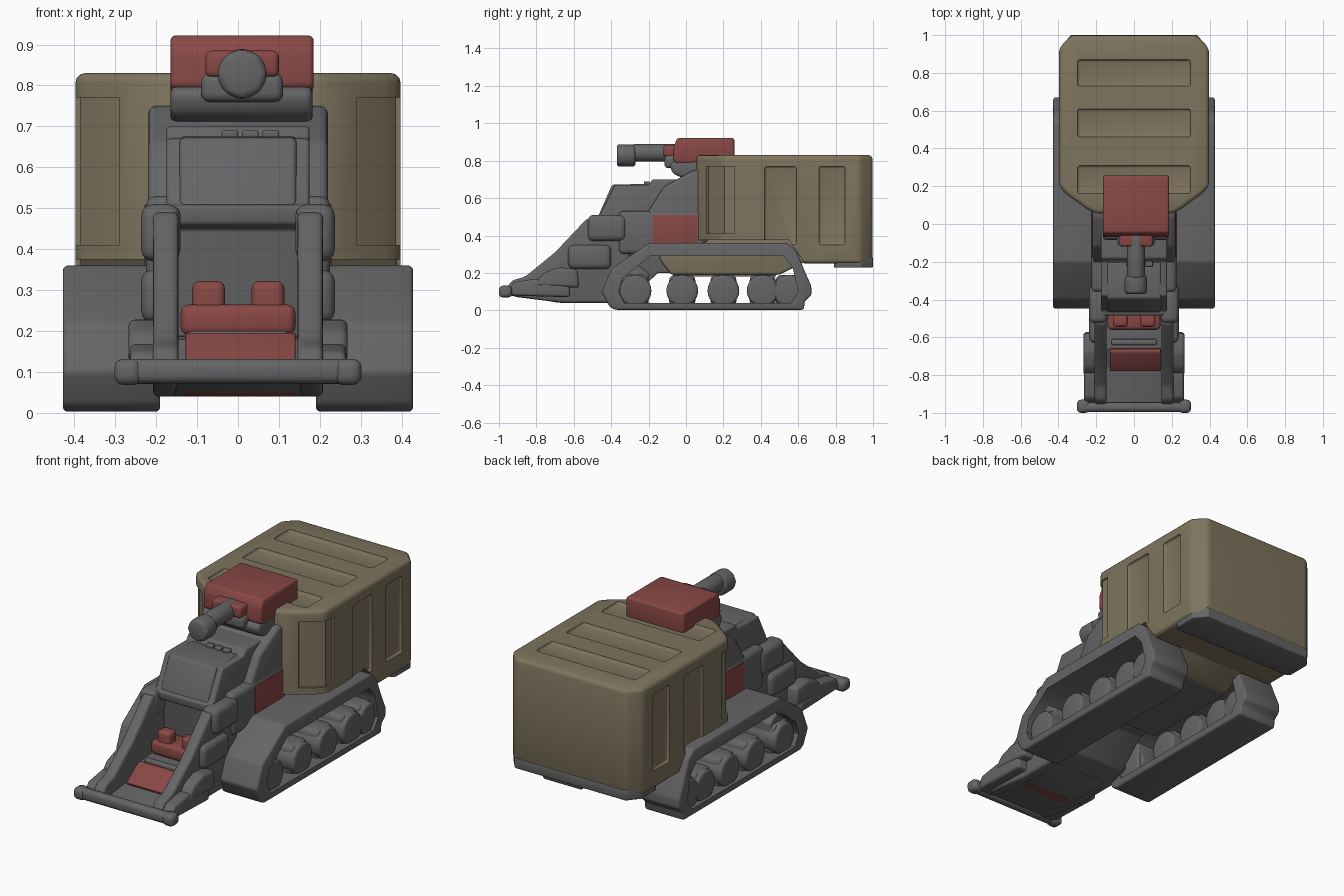
import bpy, bmesh, math
from mathutils import Vector

if "Cube" in bpy.data.objects:
    bpy.data.objects.remove(bpy.data.objects["Cube"])


def material(name, rgb):
    m = bpy.data.materials.new(name)
    m.use_nodes = True
    m.diffuse_color = (*rgb, 1)
    m.node_tree.nodes["Principled BSDF"].inputs["Base Color"].default_value = (*rgb, 1)
    return m


GREY = material("dark grey", (0.13, 0.13, 0.135))
TAN = material("khaki", (0.21, 0.175, 0.112))
RED = material("dull red", (0.25, 0.065, 0.06))


def activate(ob):
    bpy.ops.object.select_all(action="DESELECT")
    ob.select_set(True)
    bpy.context.view_layer.objects.active = ob


def apply_bevel(ob, width):
    mod = ob.modifiers.new("bevel", "BEVEL")
    mod.width, mod.segments, mod.limit_method = width, 3, "ANGLE"
    mod.angle_limit = math.radians(20)
    activate(ob)
    bpy.ops.object.modifier_apply(modifier=mod.name)


def smooth(ob):
    activate(ob)
    bpy.ops.object.shade_smooth_by_angle(angle=math.radians(40))


def prism(name, pts, axis, lo, hi, mat, bevel=0.015):
    """Extrude a profile: (y, z) points along x, or (x, y) points along z."""
    bm = bmesh.new()
    place = (lambda a, b: (lo, a, b)) if axis == "x" else (lambda a, b: (a, b, lo))
    face = bm.faces.new([bm.verts.new(place(a, b)) for a, b in pts])
    out = bmesh.ops.extrude_face_region(bm, geom=[face])
    step = Vector((hi - lo, 0, 0)) if axis == "x" else Vector((0, 0, hi - lo))
    bmesh.ops.translate(bm, vec=step, verts=[v for v in out["geom"] if isinstance(v, bmesh.types.BMVert)])
    bmesh.ops.recalc_face_normals(bm, faces=bm.faces)
    me = bpy.data.meshes.new(name)
    bm.to_mesh(me)
    bm.free()
    ob = bpy.data.objects.new(name, me)
    bpy.context.collection.objects.link(ob)
    me.materials.append(mat)
    if bevel:
        apply_bevel(ob, bevel)
    smooth(ob)
    return ob


def box(name, x, y, z, mat, bevel=0.015):
    pts = [(x[0], y[0]), (x[1], y[0]), (x[1], y[1]), (x[0], y[1])]
    return prism(name, pts, "z", z[0], z[1], mat, bevel)


def cut(ob, cutter):
    mod = ob.modifiers.new("cut", "BOOLEAN")
    mod.operation, mod.solver, mod.object = "DIFFERENCE", "EXACT", cutter
    activate(ob)
    bpy.ops.object.modifier_apply(modifier=mod.name)
    bpy.data.objects.remove(cutter)


def cylinder(name, loc, radius, depth, axis, mat, sides=24, bevel=0.015):
    rot = (0, math.pi / 2, 0) if axis == "x" else (math.pi / 2, 0, 0)
    bpy.ops.mesh.primitive_cylinder_add(vertices=sides, radius=radius, depth=depth, location=loc, rotation=rot)
    ob = bpy.context.object
    ob.name = name
    ob.data.materials.append(mat)
    apply_bevel(ob, bevel)
    smooth(ob)
    return ob


def mirrored(half):
    return half + [(-x, y) for x, y in reversed(half)]


# Cargo box with tapered front corners
plan = mirrored([(0.2, 0.055), (0.25, 0.08), (0.36, 0.16), (0.397, 0.2), (0.397, 0.93), (0.335, 0.998)])
cargo = prism("cargo_box", plan, "z", 0.25, 0.83, TAN, 0.022)
cut(cargo, prism("cutter", [(-0.1, 0.1), (-0.1, 0.375), (0.55, 0.375), (0.63, 0.26), (0.63, 0.1)],
                 "x", -0.6, 0.6, TAN, 0))
# Pressed panels in roof and sides
for y0, y1 in ((0.16, 0.31), (0.46, 0.61), (0.73, 0.87)):
    cut(cargo, box("cutter", (-0.3, 0.3), (y0, y1), (0.817, 0.9), TAN, 0.014))
for s in (-1, 1):
    for y0, y1 in ((0.42, 0.59), (0.71, 0.85)):
        xs = sorted((s * 0.385, s * 0.5))
        cut(cargo, box("cutter", xs, (y0, y1), (0.35, 0.77), TAN, 0.013))
    corner = [(0.285, 0.119), (0.352, 0.168), (0.386, 0.206), (0.386, 0.26), (0.5, 0.26), (0.5, 0.02), (0.34, 0.02)]
    cut(cargo, prism("cutter", [(s * x, y) for x, y in corner], "z", 0.41, 0.77, TAN, 0))
smooth(cargo)

# Belly and rear bumper
prism("belly", [(-0.14, 0.27), (-0.08, 0.19), (0.5, 0.19), (0.66, 0.27), (0.66, 0.4), (-0.14, 0.4)],
      "x", -0.21, 0.21, TAN)
box("belly_plate", (-0.2, 0.2), (-0.07, 0.48), (0.182, 0.195), GREY, 0)
prism("rear_bumper", mirrored([(0.37, 0.79), (0.388, 0.81), (0.388, 0.935), (0.335, 1.0)]),
      "z", 0.228, 0.285, GREY, 0.006)

# Tracks with rollers
outer = [(-0.45, 0.1), (-0.41, 0.02), (-0.38, 0.003), (0.63, 0.003), (0.635, 0.05), (0.67, 0.08),
         (0.67, 0.13), (0.63, 0.22), (0.59, 0.32), (0.54, 0.36), (-0.2, 0.36), (-0.4, 0.22)]
inner = [(-0.36, 0.1), (-0.33, 0.04), (0.56, 0.04), (0.6, 0.1), (0.57, 0.23), (0.52, 0.29),
         (-0.19, 0.29), (-0.34, 0.17)]
for s, side in ((-1, "right"), (1, "left")):
    def sx(a, b):
        return sorted((s * a, s * b))
    track = prism(side + "_track", outer, "x", *sx(0.19, 0.428), GREY, 0.012)
    cut(track, prism("cutter", inner, "x", *sx(0.1, 0.5), GREY, 0))
    smooth(track)
    for i, y in enumerate((-0.27, -0.02, 0.2, 0.41, 0.55)):
        cylinder(f"{side}_roller_{i + 1}", (s * 0.31, y, 0.105), 0.085, 0.2, "x", GREY)
        box(f"{side}_roller_mount_{i + 1}", sx(0.22, 0.395), (y - 0.07, y + 0.07), (0.02, 0.19), GREY, 0.03)
    prism(side + "_sprocket_guard", [(-0.38, 0.12), (-0.34, 0.03), (-0.2, 0.03), (-0.2, 0.2), (-0.27, 0.25)],
          "x", *sx(0.195, 0.37), GREY, 0.01)
    # Ramp rails, side steps and shoulders
    prism(side + "_ramp_rail", [(-0.98, 0.09), (-0.93, 0.16), (-0.86, 0.18), (-0.7, 0.31), (-0.53, 0.49),
                                (-0.3, 0.5), (-0.3, 0.08), (-0.42, 0.04), (-0.66, 0.04), (-0.9, 0.07)],
          "x", *sx(0.145, 0.208), GREY)
    box(side + "_shoulder", sx(0.14, 0.237), (-0.525, -0.32), (0.37, 0.51), GREY, 0.03)
    box(side + "_middle_step", sx(0.15, 0.237), (-0.63, -0.4), (0.22, 0.35), GREY, 0.03)
    prism(side + "_lower_step", [(-0.82, 0.13), (-0.76, 0.2), (-0.68, 0.23), (-0.58, 0.22), (-0.57, 0.12)],
          "x", *sx(0.15, 0.268), GREY, 0.018)
    prism(side + "_ramp_foot", [(-0.97, 0.08), (-0.92, 0.15), (-0.8, 0.17), (-0.62, 0.13), (-0.62, 0.07)],
          "x", *sx(0.15, 0.264), GREY)
    box(side + "_bar_end", sx(0.235, 0.302), (-1.0, -0.93), (0.068, 0.132), GREY, 0.022)
    box(side + "_hull_panel", sx(0.15, 0.225), (-0.36, 0.1), (0.3, 0.53), GREY, 0.025)
    box(side + "_red_door", sx(0.2, 0.228), (-0.18, 0.06), (0.355, 0.51), RED, 0.003)

# Hull and cab
prism("hull", [(-0.43, 0.04), (-0.43, 0.45), (-0.48, 0.46), (-0.485, 0.505), (-0.46, 0.51), (-0.38, 0.67),
               (-0.2, 0.67), (-0.18, 0.7), (0.1, 0.7), (0.1, 0.2), (-0.15, 0.2), (-0.3, 0.06), (-0.42, 0.04)],
      "x", -0.175, 0.175, GREY, 0.014)
prism("cab_panel", [(-0.475, 0.49), (-0.395, 0.672), (-0.2, 0.676), (-0.2, 0.49)], "x", -0.143, 0.143, GREY, 0.012)
prism("rear_hull", [(-0.22, 0.36), (-0.22, 0.5), (-0.12, 0.66), (0.04, 0.75), (0.12, 0.75), (0.12, 0.36)],
      "x", -0.22, 0.22, GREY, 0.02)
for i in range(3):
    box(f"cab_vent_{i + 1}", (-0.04 + i * 0.05, 0.0 + i * 0.05), (-0.225, -0.195), (0.67, 0.69), GREY, 0.005)

# Ramp floor, front bar, red plate and red blocks
prism("ramp_floor", [(-0.96, 0.085), (-0.76, 0.11), (-0.66, 0.18), (-0.42, 0.19), (-0.42, 0.04), (-0.67, 0.04)],
      "x", -0.16, 0.16, GREY, 0.008)
box("ramp_rib", (-0.12, 0.12), (-0.64, -0.61), (0.17, 0.2), GREY, 0.008)
prism("red_plate", [(-0.78, 0.12), (-0.68, 0.195), (-0.66, 0.195), (-0.68, 0.04), (-0.74, 0.05)],
      "x", -0.128, 0.14, RED, 0.002)
box("front_bar", (-0.28, 0.28), (-0.995, -0.945), (0.072, 0.132), GREY, 0.02)
box("red_seat_base", (-0.14, 0.14), (-0.56, -0.42), (0.19, 0.265), RED, 0.02)
for x in (-0.065, 0.08):
    box("red_seat_back", (x - 0.047, x + 0.033), (-0.545, -0.475), (0.22, 0.322), RED, 0.018)

# Turret and gun
prism("turret_base", [(-0.09, 0.78), (-0.07, 0.73), (0.0, 0.7), (0.2, 0.7), (0.2, 0.84), (-0.06, 0.8)],
      "x", -0.165, 0.182, GREY, 0.02)
prism("turret", [(-0.07, 0.8), (-0.065, 0.88), (-0.045, 0.922), (0.258, 0.922), (0.258, 0.8), (0.0, 0.785),
                 (-0.05, 0.785)], "x", -0.165, 0.185, RED, 0.014)
box("turret_mantlet", (-0.08, 0.1), (-0.12, 0.0), (0.82, 0.885), RED, 0.015)
box("gun_cradle", (-0.09, 0.11), (-0.115, 0.0), (0.76, 0.83), GREY, 0.02)
cylinder("gun_barrel", (0.01, -0.17, 0.842), 0.047, 0.24, "y", GREY)
cylinder("gun_muzzle", (0.01, -0.32, 0.828), 0.064, 0.1, "y", GREY, 8, 0.018)
